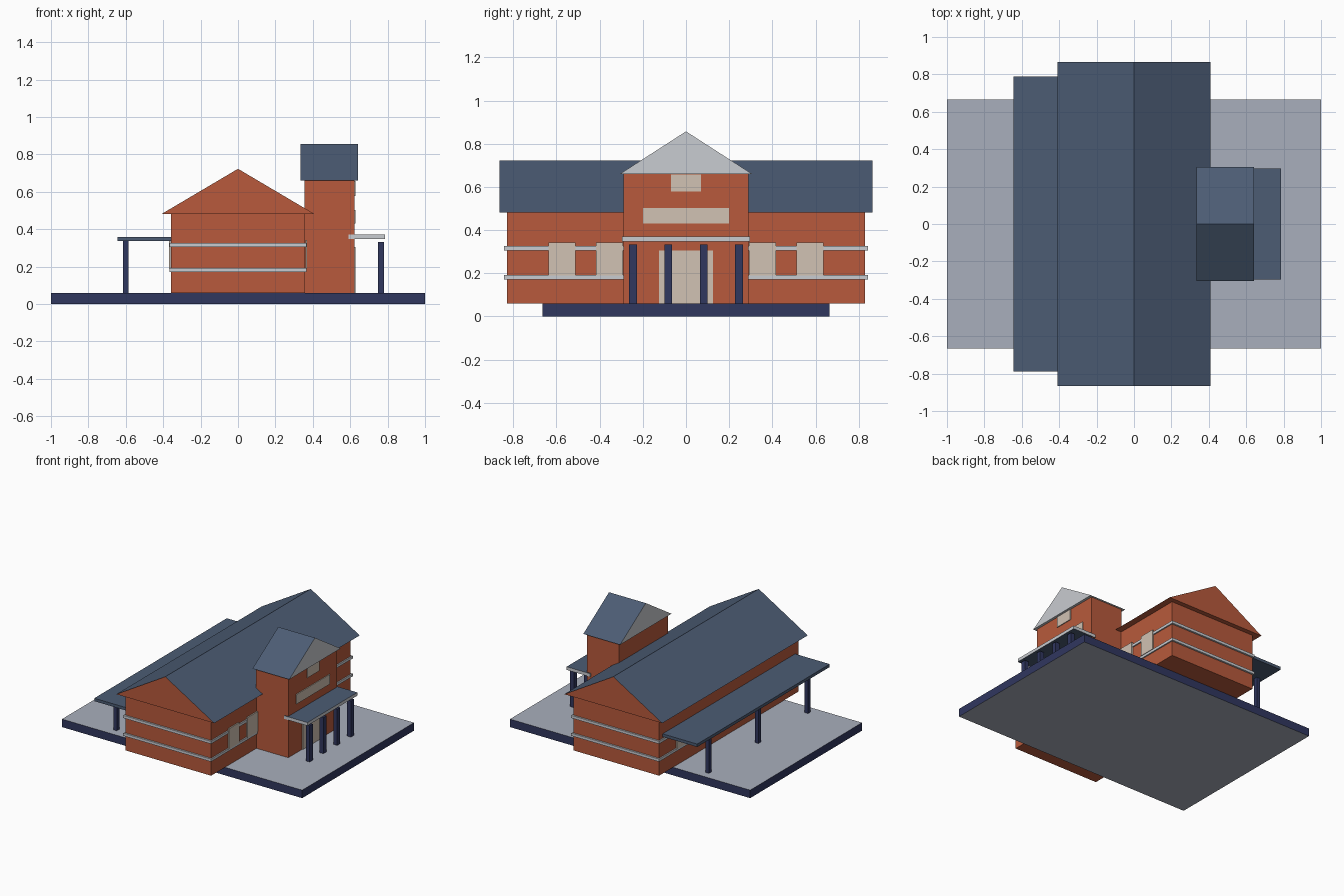
import bpy, bmesh

if "Cube" in bpy.data.objects:
    bpy.data.objects.remove(bpy.data.objects["Cube"])


def material(name, r, g, b):
    """Flat colour from 0-255 sRGB values, stored as linear."""
    lin = [((c / 255 + 0.055) / 1.055) ** 2.4 for c in (r, g, b)]
    m = bpy.data.materials.new(name)
    m.diffuse_color = (*lin, 1.0)
    m.use_nodes = True
    m.node_tree.nodes["Principled BSDF"].inputs["Base Color"].default_value = m.diffuse_color
    return m


BRICK = material("brick_red", 184, 90, 60)
SLATE = material("slate_blue", 76, 92, 116)
NAVY = material("navy", 48, 55, 95)
TRIM = material("light_grey_trim", 201, 204, 209)
CREAM = material("cream_glass", 209, 194, 179)
PAVING = material("paving_grey", 169, 175, 188)


def finish(name, bm, mats, rule=None):
    bmesh.ops.recalc_face_normals(bm, faces=bm.faces[:])
    bm.normal_update()
    if rule:
        for f in bm.faces:
            f.material_index = rule(f.normal)
    me = bpy.data.meshes.new(name)
    bm.to_mesh(me)
    bm.free()
    for m in mats:
        me.materials.append(m)
    ob = bpy.data.objects.new(name, me)
    bpy.context.collection.objects.link(ob)
    return ob


def box(name, x, y, z, *mats, rule=None):
    """Box from (min, max) ranges on each axis."""
    bm = bmesh.new()
    bmesh.ops.create_cube(bm, size=1)
    for v in bm.verts:
        v.co = [r[0] if c < 0 else r[1] for c, r in zip(v.co, (x, y, z))]
    return finish(name, bm, mats, rule)


def gable_roof(name, x, y, z, along, end_mat):
    """Triangular prism; slopes are slate, gables and underside use end_mat."""
    bm = bmesh.new()
    ends = []
    lo, hi = (x, y) if along == 1 else (y, x)
    for t in hi:
        pts = [(lo[0], z[0]), (lo[1], z[0]), (sum(lo) / 2, z[1])]
        ends.append([bm.verts.new((a, t, h) if along == 1 else (t, a, h))
                     for a, h in pts])
    bm.faces.new(ends[0])
    bm.faces.new(ends[1][::-1])
    for i in range(3):
        j = (i + 1) % 3
        bm.faces.new((ends[0][i], ends[0][j], ends[1][j], ends[1][i]))
    return finish(name, bm, [SLATE, end_mat], lambda n: 0 if n.z > 0.1 else 1)


def horizontal(n):
    return 1 if abs(n.z) > 0.5 else 0


def around(c, w):
    return (c - w / 2, c + w / 2)


# Platform: navy edge, paved top
box("platform", (-1, 1), (-0.665, 0.665), (0, 0.06), NAVY, PAVING, rule=horizontal)

# Main hall with gable roof and two trim bands
box("hall_walls", (-0.357, 0.357), (-0.83, 0.83), (0.06, 0.482), BRICK)
gable_roof("hall_roof", (-0.408, 0.408), (-0.865, 0.865), (0.482, 0.723), 1, BRICK)
for name, z in (("lower_band", (0.172, 0.192)), ("upper_band", (0.306, 0.326))):
    box(name, (-0.366, 0.366), (-0.843, 0.843), z, TRIM)

# Hall windows on both long sides, just proud of the bands
for side in (-1, 1):
    for y in (-0.575, -0.355, 0.355, 0.575):
        box("hall_window", around(side * 0.3655, 0.009), around(y, 0.124),
            (0.19, 0.342), CREAM)

# Entrance tower
box("tower_walls", (0.355, 0.622), (-0.29, 0.29), (0.06, 0.66), BRICK)
gable_roof("tower_roof", (0.335, 0.641), (-0.306, 0.306), (0.66, 0.857), 0, TRIM)
for name, w, z in (("entrance_door", 0.25, (0.06, 0.306)),
                   ("tower_window", 0.4, (0.43, 0.503)),
                   ("attic_window", 0.14, (0.578, 0.657))):
    box(name, (0.62, 0.628), around(0, w), z, CREAM)

# Entrance canopy and its four posts
box("entrance_canopy", (0.59, 0.786), (-0.297, 0.297), (0.347, 0.371),
    TRIM, SLATE, rule=horizontal)
for y in (-0.245, -0.082, 0.082, 0.245):
    box("entrance_post", around(0.765, 0.033), around(y, 0.036), (0.06, 0.332), NAVY)

# Rear platform shelter and its three posts
box("shelter_roof", (-0.645, -0.35), (-0.788, 0.788), (0.337, 0.359), SLATE)
for y in (-0.59, 0, 0.59):
    box("shelter_post", around(-0.6, 0.028), around(y, 0.03), (0.06, 0.337), NAVY)
